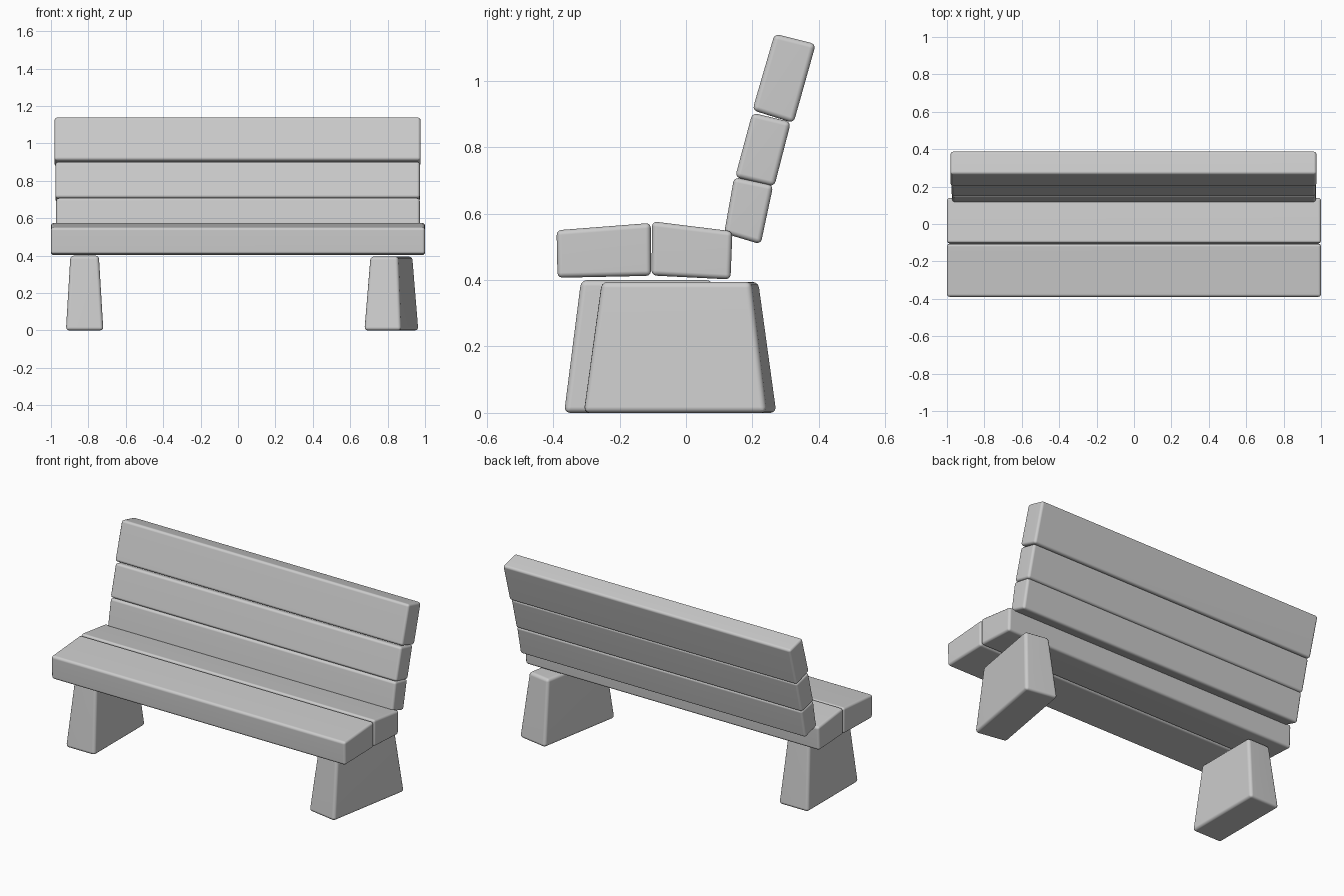
import bpy, bmesh
from math import radians, cos, sin

if "Cube" in bpy.data.objects:
    bpy.data.objects.remove(bpy.data.objects["Cube"])


def solid(name, ring_a, ring_b, bevel):
    """Closed block between two four-point rings, with softened edges."""
    bm = bmesh.new()
    a = [bm.verts.new(p) for p in ring_a]
    b = [bm.verts.new(p) for p in ring_b]
    bm.faces.new(a)
    bm.faces.new(b)
    for i in range(4):
        j = (i + 1) % 4
        bm.faces.new((a[i], a[j], b[j], b[i]))
    bmesh.ops.recalc_face_normals(bm, faces=bm.faces)
    bmesh.ops.bevel(bm, geom=bm.edges[:], offset=bevel, segments=3,
                    profile=0.5, affect='EDGES')
    mesh = bpy.data.meshes.new(name)
    bm.to_mesh(mesh)
    bm.free()
    mesh.shade_smooth()
    obj = bpy.data.objects.new(name, mesh)
    bpy.context.collection.objects.link(obj)
    mod = obj.modifiers.new("face_weighted_shading", 'WEIGHTED_NORMAL')
    mod.keep_sharp = True
    return obj


def plank(name, profile, x0, x1, bevel=0.015):
    solid(name, [(x0, y, z) for y, z in profile],
          [(x1, y, z) for y, z in profile], bevel)


def leg(name, cx, cy, half_y, height, turn):
    def ring(hx, hy, z):
        c, s = cos(turn), sin(turn)
        return [(cx + x * c - y * s, cy + x * s + y * c, z)
                for x, y in ((-hx, -hy), (hx, -hy), (hx, hy), (-hx, hy))]
    solid(name, ring(0.1, half_y, 0.0), ring(0.076, half_y - 0.051, height), 0.018)


# Seat planks, slightly crowned where they meet
plank("seat_front_plank",
      [(-0.387, 0.407), (-0.105, 0.413), (-0.106, 0.572), (-0.39, 0.55)], -1, 1)
plank("seat_rear_plank",
      [(-0.104, 0.414), (0.134, 0.402), (0.14, 0.547), (-0.102, 0.577)], -1, 1)

# Leaning backrest planks
plank("back_lower_plank",
      [(0.115, 0.541), (0.225, 0.508), (0.263, 0.686), (0.145, 0.71)], -0.972, 0.972)
plank("back_middle_plank",
      [(0.148, 0.71), (0.266, 0.682), (0.316, 0.876), (0.2, 0.904)], -0.976, 0.972)
plank("back_top_plank",
      [(0.2, 0.912), (0.324, 0.873), (0.391, 1.111), (0.267, 1.142)], -0.981, 0.976)

# Tapered block legs, the right one turned a little
leg("left_leg", -0.82, -0.118, 0.249, 0.4, 0.0)
leg("right_leg", 0.82, -0.018, 0.28, 0.395, radians(-10))
